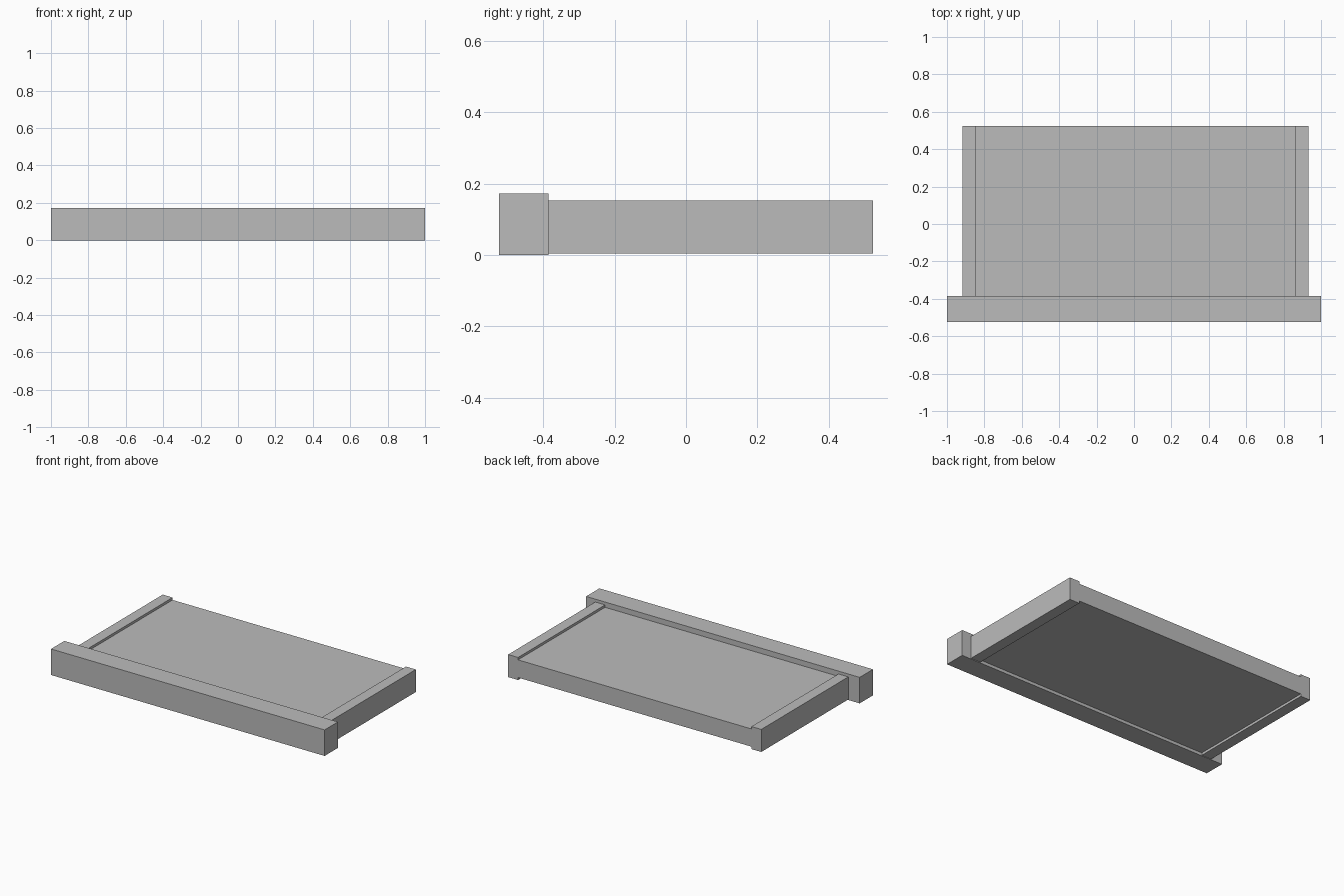
import bpy

cube = bpy.data.objects.get("Cube")
if cube:
    bpy.data.objects.remove(cube, do_unlink=True)

# Single plain grey
grey = bpy.data.materials.new("light_grey")
grey.use_nodes = True
colour = (0.5, 0.5, 0.5, 1)
grey.diffuse_color = colour
bsdf = next(n for n in grey.node_tree.nodes if n.type == "BSDF_PRINCIPLED")
bsdf.inputs["Base Color"].default_value = colour


def box(name, low, high):
    """Axis-aligned box between two corners."""
    bpy.ops.mesh.primitive_cube_add(
        size=1, location=[(a + b) / 2 for a, b in zip(low, high)])
    obj = bpy.context.object
    obj.name = obj.data.name = name
    obj.scale = [b - a for a, b in zip(low, high)]
    bpy.ops.object.transform_apply(location=False, rotation=False, scale=True)
    obj.data.materials.append(grey)
    return obj


FRONT, JOINT, BACK = -0.524, -0.385, 0.524
RAIL_BOTTOM, RAIL_TOP = 0.004, 0.153
LEFT_INNER, RIGHT_INNER = 0.861, -0.845
RAIL_WIDTH = 0.072
RECESS = 0.016

# Wide bar across the front
box("front_bar", (-1, FRONT, 0), (1, JOINT, 0.172))

# Side rails running back from the bar
box("left_rail", (LEFT_INNER, JOINT, RAIL_BOTTOM),
    (LEFT_INNER + RAIL_WIDTH, BACK, RAIL_TOP))
box("right_rail", (RIGHT_INNER - RAIL_WIDTH, JOINT, RAIL_BOTTOM),
    (RIGHT_INNER, BACK, RAIL_TOP))

# Panel between the rails, set in above and below
box("panel", (RIGHT_INNER, JOINT, RAIL_BOTTOM + RECESS),
    (LEFT_INNER, BACK, RAIL_TOP - RECESS))
